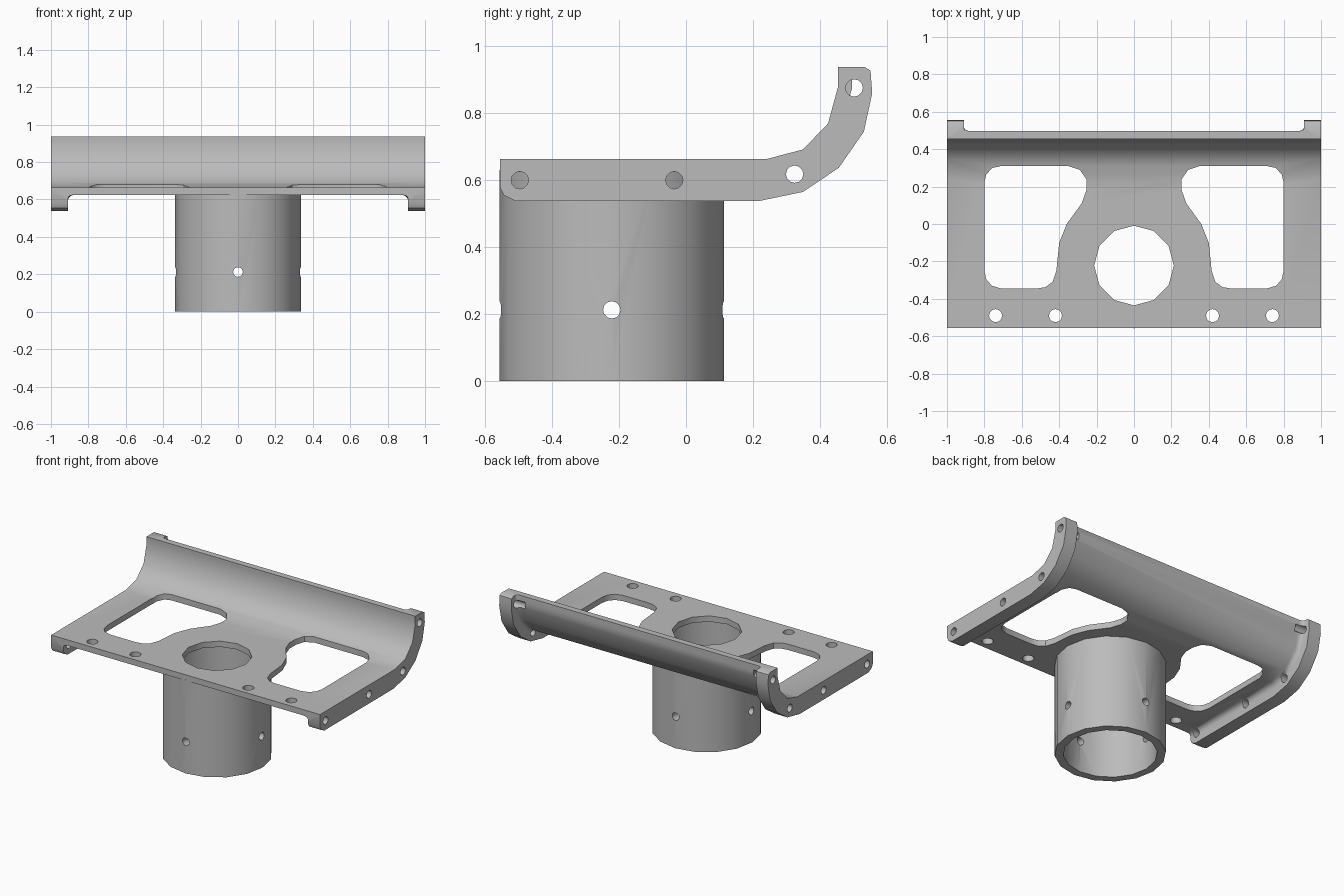
import bpy
import bmesh
import math
from mathutils import Matrix, Vector

cube = bpy.data.objects.get("Cube")
if cube:
    bpy.data.objects.remove(cube, do_unlink=True)

grey = bpy.data.materials.new("plain grey")
grey.use_nodes = True
grey.diffuse_color = (0.5, 0.5, 0.5, 1)
grey.node_tree.nodes["Principled BSDF"].inputs["Base Color"].default_value = (0.5, 0.5, 0.5, 1)


def make_object(name, bm):
    bmesh.ops.recalc_face_normals(bm, faces=bm.faces)
    mesh = bpy.data.meshes.new(name)
    bm.to_mesh(mesh)
    bm.free()
    mesh.materials.append(grey)
    obj = bpy.data.objects.new(name, mesh)
    bpy.context.collection.objects.link(obj)
    return obj


def add_rod(bm, centre, axis, radius, length, sides=12):
    turn = Vector((0, 0, 1)).rotation_difference(Vector(axis)).to_matrix().to_4x4()
    bmesh.ops.create_cone(bm, cap_ends=True, segments=sides, radius1=radius, radius2=radius,
                          depth=length, matrix=Matrix.Translation(centre) @ turn)


def add_prism(bm, outline, bottom, top):
    low = [bm.verts.new((x, y, bottom)) for x, y in outline]
    high = [bm.verts.new((x, y, top)) for x, y in outline]
    bm.faces.new(low)
    bm.faces.new(high)
    for i in range(len(low)):
        j = (i + 1) % len(low)
        bm.faces.new((low[i], low[j], high[j], high[i]))


def cut_and_finish(obj, cutter_bm):
    cutter = make_object("cutter", cutter_bm)
    cutter.hide_render = True
    mod = obj.modifiers.new("cut", "BOOLEAN")
    mod.operation = "DIFFERENCE"
    mod.solver = "EXACT"
    mod.object = cutter
    bpy.ops.object.select_all(action="DESELECT")
    obj.select_set(True)
    bpy.context.view_layer.objects.active = obj
    bpy.ops.object.modifier_apply(modifier=mod.name)
    bpy.data.objects.remove(cutter, do_unlink=True)
    bpy.ops.object.shade_smooth_by_angle(angle=math.radians(35))


# Bent plate with a thicker flange along each end: (y, z) stations from front to top
inner = [(-.557, .663), (-.545, .663), (-.51, .663), (.24, .663), (.35, .692),
         (.425, .77), (.455, .88), (.455, .918), (.455, .93), (.455, .938)]
sheet = [(-.557, .624), (-.545, .624), (-.51, .624), (.233, .624), (.365, .655),
         (.46, .757), (.497, .875), (.497, .918), (.497, .93), (.497, .938)]
flange = [(-.557, .58), (-.545, .555), (-.51, .538), (.22, .538), (.35, .565),
          (.457, .637), (.532, .745), (.557, .86), (.552, .928), (.535, .938)]

# Underside cross-section: (x, drop from sheet to flange edge), with a fillet
half = [(.88, 0), (.895, .06), (.905, .18), (.91, .36), (.91, 1), (1, 1)]
section = [(-x, d) for x, d in reversed(half)] + half

bm = bmesh.new()
rings = []
for a, s, f in zip(inner, sheet, flange):
    s, f = Vector(s), Vector(f)
    ring = [bm.verts.new((x, *s.lerp(f, d))) for x, d in section]
    ring += [bm.verts.new((x, *a)) for x in (1, -1)]
    rings.append(ring)
for r, q in zip(rings, rings[1:]):
    for i in range(len(r)):
        j = (i + 1) % len(r)
        bm.faces.new((r[i], r[j], q[j], q[i]))
bm.faces.new(rings[0])
bm.faces.new(rings[-1])
bmesh.ops.dissolve_limit(bm, angle_limit=.001, verts=bm.verts, edges=bm.edges)
plate = make_object("bent_plate", bm)

# Openings in the plate: windows, centre hole, screw holes
window = [(.35, .31), (.29, .29), (.255, .24), (.255, .18), (.28, .11), (.36, 0),
          (.4, -.1), (.415, -.25), (.435, -.31), (.475, -.338), (.52, -.345),
          (.71, -.345), (.76, -.33), (.79, -.295), (.8, -.25),
          (.8, .22), (.79, .265), (.757, .3), (.71, .31)]
tube_y = -.222
cut = bmesh.new()
add_rod(cut, (0, tube_y, .65), (0, 0, 1), .213, .3)
for side in (1, -1):
    add_prism(cut, [(side * x, y) for x, y in window], .45, .8)
    for x in (.42, .74):
        add_rod(cut, (side * x, -.49, .65), (0, 0, 1), .035, .3)
    for y, z in ((-.497, .6), (-.035, .6), (.325, .618), (.503, .876)):
        add_rod(cut, (side * .98, y, z), (1, 0, 0), .026, .26)
cut_and_finish(plate, cut)

# Mounting tube with open bore
height = .63
bm = bmesh.new()
loops = []
for radius, z in ((.336, 0), (.336, height), (.284, height), (.284, 0)):
    loops.append([bm.verts.new((radius * math.cos(t * math.tau / 16),
                                tube_y + radius * math.sin(t * math.tau / 16), z))
                  for t in range(16)])
for a, b in zip(loops, loops[1:] + loops[:1]):
    for i in range(16):
        j = (i + 1) % 16
        bm.faces.new((a[i], a[j], b[j], b[i]))
tube = make_object("mounting_tube", bm)

# Cross-drilled screw holes in the tube
cut = bmesh.new()
for axis in ((1, 0, 0), (0, 1, 0)):
    for side in (1, -1):
        centre = Vector((0, tube_y, .212)) + Vector(axis) * side * .31
        add_rod(cut, centre, axis, .026, .2)
cut_and_finish(tube, cut)
